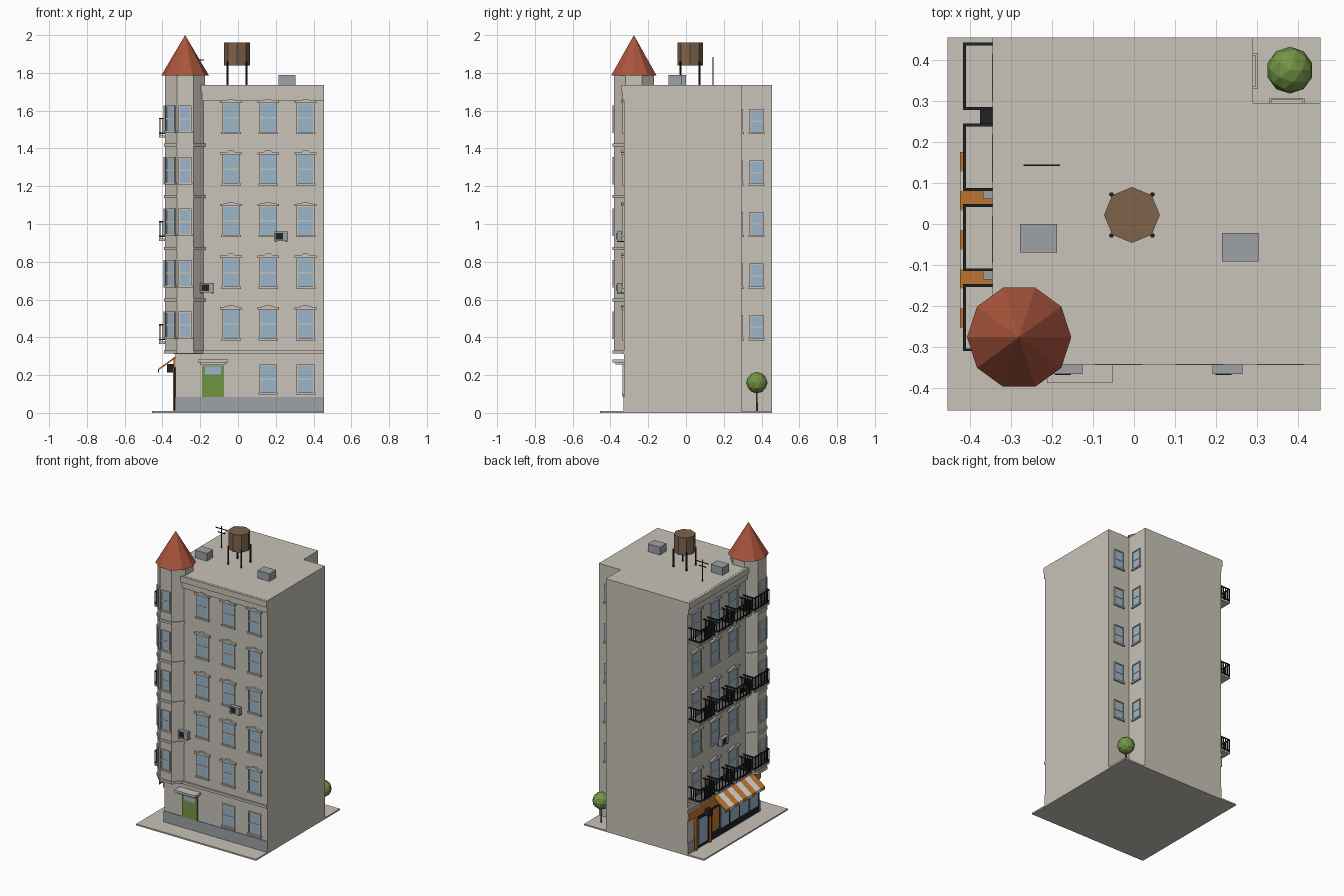
import bpy, bmesh
from math import cos, sin, pi, radians
from mathutils import Matrix, Vector

old = bpy.data.objects.get("Cube")
if old:
    bpy.data.objects.remove(old, do_unlink=True)

COLOURS = {
    "stone": (0.58, 0.545, 0.48), "glass": (0.33, 0.47, 0.59), "orange": (0.58, 0.20, 0.035),
    "green": (0.17, 0.30, 0.06), "roof_red": (0.40, 0.09, 0.045), "grey": (0.34, 0.36, 0.38),
    "brown": (0.21, 0.125, 0.07), "iron": (0.015, 0.016, 0.018), "white": (0.75, 0.73, 0.68),
}
NAMES = list(COLOURS)
MATS = []
for name, rgb in COLOURS.items():
    m = bpy.data.materials.new(name)
    m.use_nodes = True
    m.diffuse_color = (*rgb, 1)
    m.node_tree.nodes["Principled BSDF"].inputs["Base Color"].default_value = (*rgb, 1)
    MATS.append(m)


class Part:
    """Mesh gathered in a wall frame: u along the wall, d outward, z up."""

    def __init__(self, name, frame=Matrix()):
        self.name, self.frame, self.bm = name, frame, bmesh.new()

    def loft(self, low, high, colour):
        a = [self.bm.verts.new(self.frame @ Vector(p)) for p in low]
        b = [self.bm.verts.new(self.frame @ Vector(p)) for p in high]
        n = len(a)
        faces = [self.bm.faces.new(a[::-1]), self.bm.faces.new(b)]
        faces += [self.bm.faces.new((a[i], a[(i + 1) % n], b[(i + 1) % n], b[i])) for i in range(n)]
        for f in faces:
            f.material_index = NAMES.index(colour)

    def box(self, u0, u1, d0, d1, z0, z1, colour="stone"):
        ring = [(u0, -d1), (u1, -d1), (u1, -d0), (u0, -d0)]
        self.loft([(*p, z0) for p in ring], [(*p, z1) for p in ring], colour)

    def ngon(self, x, y, r0, r1, z0, z1, n, colour, phase=0.0):
        ang = [phase + 2 * pi * i / n for i in range(n)]
        self.loft([(x + r0 * cos(a), y + r0 * sin(a), z0) for a in ang],
                  [(x + r1 * cos(a), y + r1 * sin(a), z1) for a in ang], colour)

    def window(self, u, z, w, h, lintel=False, sill=0.012):
        a, b, t = u - w / 2, u + w / 2, 0.007
        self.box(a, b, 0, 0.004, z, z + h, "glass")
        for s0, s1 in ((a - t, a), (b, b + t)):
            self.box(s0, s1, 0, 0.008, z, z + h + t)
        self.box(a, b, 0, 0.008, z + h, z + h + t)
        self.box(a, b, 0, 0.007, z + h / 2 - 0.004, z + h / 2 + 0.004)
        self.box(a - 0.012, b + 0.012, 0, sill, z - 0.011, z)
        if lintel:
            half = [(0.058, 0), (0.058, 0.012), (0.02, 0.015), (0.012, 0.023)]
            top = z + h + 0.003
            prof = [(u + x, top + y) for x, y in half] + [(u - x, top + y) for x, y in half[::-1]]
            self.loft([(x, 0, y) for x, y in prof], [(x, -0.016, y) for x, y in prof], "stone")

    def air_unit(self, u, z):
        self.box(u - 0.037, u + 0.037, 0.012, 0.038, z - 0.022, z + 0.027, "grey")
        self.box(u - 0.029, u + 0.010, 0.038, 0.040, z - 0.015, z + 0.020, "iron")
        for s in (-0.028, 0.028):
            self.box(u + s - 0.004, u + s + 0.004, 0, 0.036, z - 0.028, z - 0.022, "iron")

    def done(self):
        bmesh.ops.remove_doubles(self.bm, verts=self.bm.verts, dist=1e-6) if "cone" in self.name else None
        bmesh.ops.recalc_face_normals(self.bm, faces=self.bm.faces)
        me = bpy.data.meshes.new(self.name)
        self.bm.to_mesh(me)
        self.bm.free()
        for m in MATS:
            me.materials.append(m)
        ob = bpy.data.objects.new(self.name, me)
        bpy.context.collection.objects.link(ob)
        return ob


def wall(x, y, turn):
    return Matrix.Translation((x, y, 0)) @ Matrix.Rotation(radians(turn), 4, "Z")


X0, X1, Y0, Y1, TOP = -0.33, 0.455, -0.328, 0.455, 1.737
NX, NY = 0.29, 0.295
FLOORS = [0.395 + 0.273 * i for i in range(5)]
COLUMNS = (-0.037, 0.16, 0.358)
FRONT, LEFT = wall(0, Y0, 0), wall(X0, 0, -90)

# Pavement and main block with the rear corner cut out
p = Part("pavement")
p.box(-0.455, 0.455, -0.455, 0.455, 0, 0.01)
p.done()
p = Part("building_body")
plan = [(X0, Y0), (X1, Y0), (X1, NY), (NX, NY), (NX, Y1), (X0, Y1)]
p.loft([(*q, 0.005) for q in plan], [(*q, TOP) for q in plan], "stone")
p.done()

# Bands wrapping the front and left walls
for name, out, z0, z1, colour in (("plinth", 0.004, 0.01, 0.085, "grey"),
                                  ("floor_band", 0.012, 0.313, 0.330, "stone"),
                                  ("cornice_lower", 0.008, 1.655, 1.695, "stone"),
                                  ("cornice_upper", 0.015, 1.695, TOP - 0.001, "stone")):
    p = Part(name)
    ring = [(X0 - out, Y0 - out), (X1, Y0 - out), (X1, Y0), (X0, Y0), (X0, Y1), (X0 - out, Y1)]
    p.loft([(*q, z0) for q in ring], [(*q, z1) for q in ring], colour)
    p.done()

# Windows on the street walls
for name, frame, cols in (("front_windows", FRONT, COLUMNS), ("left_windows", LEFT, [-c for c in COLUMNS])):
    p = Part(name, frame)
    for z in FLOORS:
        for u in cols:
            p.window(u, z, 0.08, 0.15, lintel=True)
    p.done()
p = Part("ground_windows", FRONT)
for u in COLUMNS[1:]:
    p.window(u, 0.108, 0.08, 0.142)
p.done()

# Windows in the rear corner recess
for name, frame, u in (("recess_side_windows", wall(NX, 0, 90), 0.373),
                       ("recess_back_windows", wall(0, NY, 180), -0.373)):
    p = Part(name, frame)
    for z in FLOORS:
        p.window(u, z, 0.062, 0.115)
    p.done()

# Entrance door and its canopy
p = Part("front_door", FRONT)
p.box(-0.19, -0.075, 0, 0.007, 0.085, 0.25, "green")
p.box(-0.175, -0.09, 0, 0.009, 0.203, 0.245, "glass")
p.box(-0.20, -0.065, 0, 0.045, 0.255, 0.268)
p.box(-0.212, -0.053, 0, 0.06, 0.268, 0.283)
p.done()

# Corner turret with rings, windows and pointed roof
TX, TY, APO = -0.28, -0.276, 0.106
R8 = 1 / cos(pi / 8)
p = Part("turret")
p.ngon(TX, TY, APO * R8, APO * R8, 0.315, 1.79, 8, "stone", pi / 8)
for i in range(5):
    z = 0.315 + 0.274 * i
    p.ngon(TX, TY, (APO + 0.007) * R8, (APO + 0.007) * R8, z, z + 0.016, 8, "stone", pi / 8)
p.done()
for name, turn in (("left", -90), ("corner", -45), ("front", 0)):
    p = Part("turret_windows_" + name, wall(TX, TY, turn) @ Matrix.Translation((0, -APO, 0)))
    for z in FLOORS:
        p.window(0, z + 0.006, 0.054, 0.128, sill=0.008)
    p.done()
p = Part("turret_roof_cone")
p.ngon(TX, TY, 0.127, 1e-8, 1.785, 2.0, 10, "roof_red")
p.done()

# Balconies on alternate floors of the left wall
p = Part("balconies", LEFT)
for z in FLOORS[::2]:
    z -= 0.03
    for u in (-0.36, -0.163, 0.033, 0.228):
        a, b, d = u - 0.082, u + 0.082, 0.087
        p.box(a, b, 0, d, z, z + 0.012)
        for r in (z + 0.02, z + 0.098):
            p.box(a, b, d - 0.007, d, r, r + 0.007, "iron")
            for s in (a, b - 0.007):
                p.box(s, s + 0.007, 0, d - 0.007, r, r + 0.007, "iron")
        for i in range(11):
            s = a + i * 0.0159
            p.box(s, s + 0.005, d - 0.006, d - 0.001, z + 0.01, z + 0.1, "iron")
        for i in range(4):
            for s in (a + 0.001, b - 0.006):
                p.box(s, s + 0.005, 0.015 + i * 0.017, 0.02 + i * 0.017, z + 0.01, z + 0.1, "iron")
p.done()

# Shop front
p = Part("shop_front", LEFT)
p.box(-0.455, 0.325, 0, 0.012, 0.24, 0.29, "orange")
p.box(-0.385, 0.315, 0, 0.008, 0.015, 0.24, "iron")
for u in (-0.385, -0.235):
    p.box(u, u + 0.022, 0, 0.014, 0.01, 0.24, "orange")
p.box(-0.345, -0.255, 0, 0.010, 0.035, 0.21, "glass")
p.box(-0.20, -0.13, 0, 0.010, 0.07, 0.22, "orange")
for i in range(4):
    u = -0.108 + i * 0.105
    p.box(u, u + 0.09, 0, 0.010, 0.06, 0.225, "glass")
p.box(-0.28, -0.245, 0, 0.046, 0.215, 0.258, "iron")
p.done()
p = Part("striped_awning", LEFT)
slope = [(0, 0.30), (0.094, 0.232), (0.094, 0.213), (0.088, 0.213), (0.088, 0.228), (0, 0.29)]
for i in range(9):
    u = -0.175 + i * 0.0475
    p.loft([(u, -d, z) for d, z in slope], [(u + 0.0475, -d, z) for d, z in slope],
           "white" if i % 2 else "orange")
p.done()

# Wall air conditioners
for name, frame, spots in (("front_air_units", FRONT, ((-0.163, 0.66), (0.228, 0.933))),
                           ("left_air_units", LEFT, ((-0.098, 0.66), (0.098, 0.933)))):
    p = Part(name, frame)
    for u, z in spots:
        p.air_unit(u, z)
    p.done()

# Rooftop equipment
p = Part("water_tank")
p.ngon(-0.005, 0.022, 0.068, 0.068, 1.84, 1.96, 8, "brown")
for sx in (-1, 1):
    for sy in (-1, 1):
        p.ngon(-0.005 + sx * 0.05, 0.022 + sy * 0.05, 0.006, 0.006, TOP - 0.005, 1.86, 6, "iron")
p.done()
p = Part("roof_vents")
for x, y in ((-0.233, -0.035), (0.259, -0.057)):
    p.box(x - 0.045, x + 0.045, -y - 0.035, -y + 0.035, TOP - 0.005, 1.79, "grey")
p.done()
p = Part("antenna")
p.box(-0.227, -0.223, -0.145, -0.141, TOP - 0.005, 1.885, "iron")
for z, half in ((1.865, 0.045), (1.838, 0.028)):
    p.box(-0.225 - half, -0.225 + half, -0.145, -0.141, z, z + 0.005, "iron")
p.done()

# Corner tree
p = Part("tree")
p.ngon(0.38, 0.375, 0.006, 0.005, 0.005, 0.13, 6, "brown")
crown = bmesh.ops.create_icosphere(p.bm, subdivisions=2, radius=0.057,
                                   matrix=Matrix.Translation((0.38, 0.375, 0.16)))
for f in {f for v in crown["verts"] for f in v.link_faces}:
    f.material_index = NAMES.index("green")
p.done()
